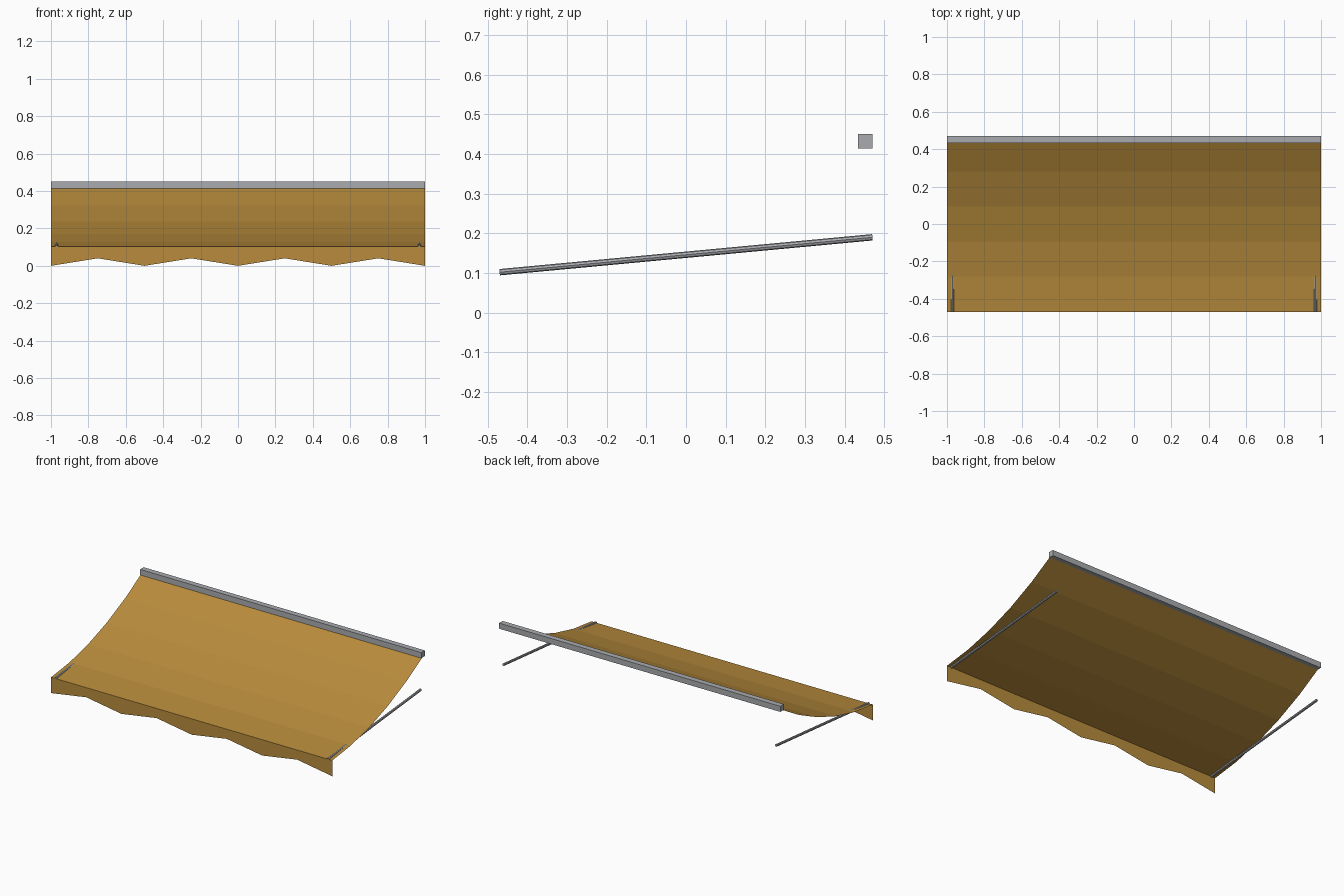
import bpy
import bmesh
from mathutils import Vector

cube = bpy.data.objects.get("Cube")
if cube:
    bpy.data.objects.remove(cube, do_unlink=True)


def material(name, rgb):
    mat = bpy.data.materials.new(name)
    mat.use_nodes = True
    mat.diffuse_color = (*rgb, 1)
    mat.node_tree.nodes["Principled BSDF"].inputs["Base Color"].default_value = (*rgb, 1)
    return mat


CLOTH = material("ochre cloth", (0.48, 0.26, 0.045))
METAL = material("grey metal", (0.40, 0.41, 0.43))


def sheet(name, row_a, row_b, mat):
    """Single-surface strip of quads between two rows of points."""
    bm = bmesh.new()
    a = [bm.verts.new(p) for p in row_a]
    b = [bm.verts.new(p) for p in row_b]
    for i in range(len(a) - 1):
        bm.faces.new((a[i], b[i], b[i + 1], a[i + 1]))
    mesh = bpy.data.meshes.new(name)
    bm.to_mesh(mesh)
    bm.free()
    mesh.materials.append(mat)
    obj = bpy.data.objects.new(name, mesh)
    bpy.context.collection.objects.link(obj)
    return obj


FRONT, BACK = -0.47, 0.47
FRONT_Z, BACK_Z, SAG = 0.102, 0.43, 0.065

# Sagging canopy, five flat bands from front to back
steps = [i / 5 for i in range(6)]
curve = [(FRONT + (BACK - FRONT) * t,
          FRONT_Z + (BACK_Z - FRONT_Z) * t - 4 * SAG * t * (1 - t)) for t in steps]
sheet("canopy", [(-1, y, z) for y, z in curve], [(1, y, z) for y, z in curve], CLOTH)

# Hanging valance with a zigzag lower edge
xs = [-1 + i / 4 for i in range(9)]
sheet("valance", [(x, FRONT, FRONT_Z) for x in xs],
      [(x, FRONT, 0.04 * (i % 2)) for i, x in enumerate(xs)], CLOTH)

# Wall rail
bpy.ops.mesh.primitive_cube_add(size=1, location=(0, 0.452, 0.432))
rail = bpy.context.object
rail.name = "wall_rail"
rail.scale = (2, 0.036, 0.036)
rail.data.materials.append(METAL)

# Support arms
for side, x in (("left", 0.97), ("right", -0.97)):
    start, end = Vector((x, FRONT, FRONT_Z)), Vector((x, BACK, 0.19))
    axis = end - start
    bpy.ops.mesh.primitive_cylinder_add(vertices=8, radius=0.008, depth=axis.length,
                                        location=(start + end) / 2)
    arm = bpy.context.object
    arm.name = side + "_arm"
    arm.rotation_euler = axis.to_track_quat("Z", "Y").to_euler()
    arm.data.materials.append(METAL)
